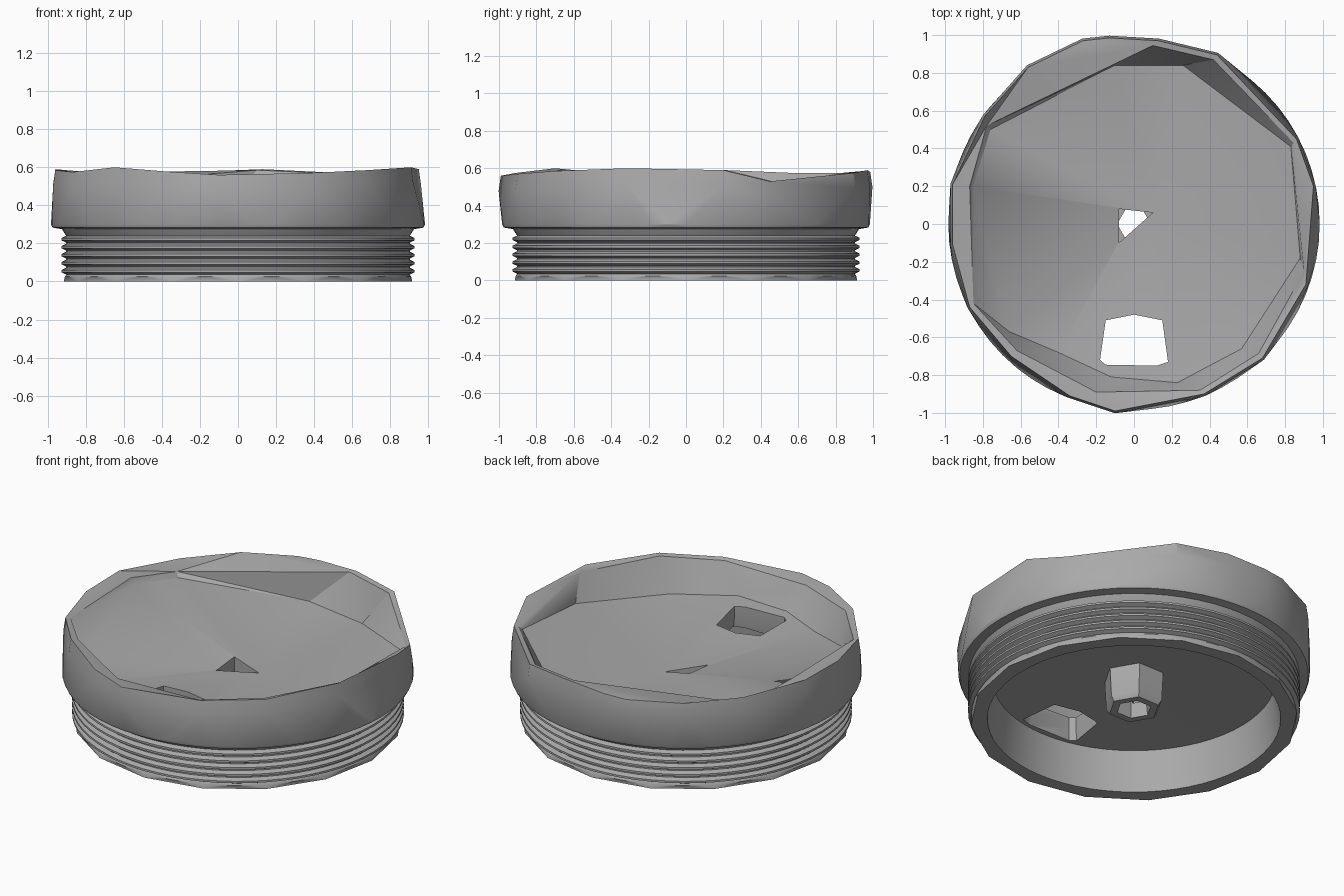
import bpy, bmesh
from math import cos, sin, pi, radians, atan2
from mathutils import Vector

old = bpy.data.objects.get("Cube")
if old:
    bpy.data.objects.remove(old)

grey = bpy.data.materials.new("plain_grey")
grey.use_nodes = True
colour = (0.4, 0.4, 0.4, 1)
grey.diffuse_color = colour
grey.node_tree.nodes["Principled BSDF"].inputs["Base Color"].default_value = colour


def circle(r, z, n=64):
    return [(r * cos(2 * pi * i / n), r * sin(2 * pi * i / n), z) for i in range(n)]


def angle(v):
    return atan2(v.co.y, v.co.x) % (2 * pi)


def zip_rings(bm, a, b):
    """Join two rings of different counts with triangles, in order of angle."""
    a, b = sorted(a, key=angle), sorted(b, key=angle)
    turn_a = [angle(v) for v in a] + [angle(a[0]) + 2 * pi]
    turn_b = [angle(v) for v in b] + [angle(b[0]) + 2 * pi]
    a, b = a + a[:1], b + b[:1]
    i = j = 0
    while i < len(a) - 1 or j < len(b) - 1:
        a_done, b_done = i == len(a) - 1, j == len(b) - 1
        if b_done or (not a_done and turn_a[i] + turn_a[i + 1] < turn_b[j] + turn_b[j + 1]):
            bm.faces.new((a[i], a[i + 1], b[j]))
            i += 1
        else:
            bm.faces.new((a[i], b[j + 1], b[j]))
            j += 1


def loft(name, rings, start=None, end=None):
    """Skin a stack of rings; each end is a flat cap or a fan to a point."""
    bm = bmesh.new()
    loops = [[bm.verts.new(p) for p in ring] for ring in rings]
    for a, b in zip(loops, loops[1:]):
        if len(a) == len(b):
            for i in range(len(a)):
                j = (i + 1) % len(a)
                bm.faces.new((a[i], a[j], b[j], b[i]))
        else:
            zip_rings(bm, a, b)
    for vs, tip in ((loops[0], start), (loops[-1], end)):
        if tip is None:
            bm.faces.new(vs)
        else:
            t = bm.verts.new(tip)
            for i in range(len(vs)):
                bm.faces.new((vs[i], vs[(i + 1) % len(vs)], t))
    bmesh.ops.triangulate(bm, faces=bm.faces[:])
    bmesh.ops.recalc_face_normals(bm, faces=bm.faces[:])
    me = bpy.data.meshes.new(name)
    bm.to_mesh(me)
    bm.free()
    me.materials.append(grey)
    ob = bpy.data.objects.new(name, me)
    bpy.context.collection.objects.link(ob)
    return ob


# Faceted dish edge, the lip above it and the uneven rim, all counter-clockwise
dish = [(0.88, -0.18, 0.42), (0.83, 0.41, 0.50), (0.26, 0.84, 0.35), (-0.10, 0.84, 0.39),
        (-0.76, 0.50, 0.49), (-0.85, 0.20, 0.54), (-0.66, -0.57, 0.42), (-0.40, -0.68, 0.40),
        (-0.12, -0.81, 0.40), (0.23, -0.84, 0.39), (0.57, -0.66, 0.38)]
lip = [(0.90, -0.25, 0.58), (0.845, 0.43, 0.525), (0.42, 0.87, 0.57), (0.10, 0.945, 0.585),
       (-0.78, 0.52, 0.515), (-0.87, 0.20, 0.575), (-0.85, -0.42, 0.57), (-0.62, -0.67, 0.59),
       (-0.20, -0.89, 0.55), (0.35, -0.88, 0.56), (0.66, -0.685, 0.58)]
rim = [(0.95, 0.20, 0.59), (0.86, 0.45, 0.53), (0.44, 0.895, 0.575), (0.13, 0.97, 0.59),
       (-0.13, 0.985, 0.58), (-0.27, 0.97, 0.575), (-0.56, 0.83, 0.575), (-0.79, 0.57, 0.575),
       (-0.96, 0.21, 0.59), (-0.96, -0.11, 0.585), (-0.87, -0.44, 0.575), (-0.65, -0.70, 0.60),
       (-0.34, -0.91, 0.575), (-0.10, -0.99, 0.56), (0.37, -0.90, 0.57), (0.68, -0.71, 0.585),
       (0.91, -0.32, 0.60)]
# Rounded shoulder just below the rim
shoulder = [(p[0] * 1.012, p[1] * 1.012, p[2] - 0.08) for p in rim]

# Flange, neck and thread ridges
profile = [(0.983, 0.30), (0.975, 0.283), (0.925, 0.275), (0.91, 0.25)]
for i in range(5):
    z = 0.222 - i * 0.042
    profile += [(0.903, z + 0.018), (0.928, z + 0.006), (0.928, z - 0.006), (0.903, z - 0.018)]
outer = [circle(r, z) for r, z in profile + [(0.91, 0.025)]]

# Coarse bottom edge and hollow skirt
skirt = [circle(0.915, 0.0, 16), circle(0.82, 0.0), circle(0.79, 0.25)]
lid = loft("lid_body", [dish, lip, rim, shoulder] + outer + skirt,
           start=(0.10, 0.06, 0.30), end=(0, 0, 0.265))

# Hollow post hanging under the centre
post = loft("centre_post", [circle(0.145, 0.06, 6), circle(0.165, 0.09, 6), circle(0.175, 0.28, 6)])

# Cutters for the spout opening and the centre hole
spout = [(0.18, -0.73), (0.15, -0.51), (0.0, -0.48), (-0.15, -0.51), (-0.18, -0.72), (-0.15, -0.745), (0.12, -0.75)]
middle = Vector((0, -0.62))


def outline(scale, z):
    return [(*(middle + (Vector(p) - middle) * scale), z) for p in spout]


triangle = [(0.10, 0.06), (-0.08, 0.08), (-0.08, -0.10)]
cut_spout = loft("spout_cutter", [outline(1.1, 0.2), outline(1.0, 0.32), outline(1.0, 0.7)])
cut_bore = loft("bore_cutter", [circle(0.105, 0.0, 6), circle(0.08, 0.24, 6)])
cut_slot = loft("slot_cutter", [[(x, y, z) for x, y in triangle] for z in (0.15, 0.7)])

for target, cutters in ((lid, (cut_spout, cut_slot)), (post, (cut_bore, cut_slot))):
    bpy.context.view_layer.objects.active = target
    for c in cutters:
        m = target.modifiers.new("cut", 'BOOLEAN')
        m.operation, m.solver, m.object = 'DIFFERENCE', 'EXACT', c
        bpy.ops.object.modifier_apply(modifier=m.name)
for c in (cut_spout, cut_bore, cut_slot):
    bpy.data.objects.remove(c)

# Soft facets with crisp edges
for ob in (lid, post):
    bpy.ops.object.select_all(action='DESELECT')
    ob.select_set(True)
    bpy.context.view_layer.objects.active = ob
    bpy.ops.object.shade_smooth_by_angle(angle=radians(30))
